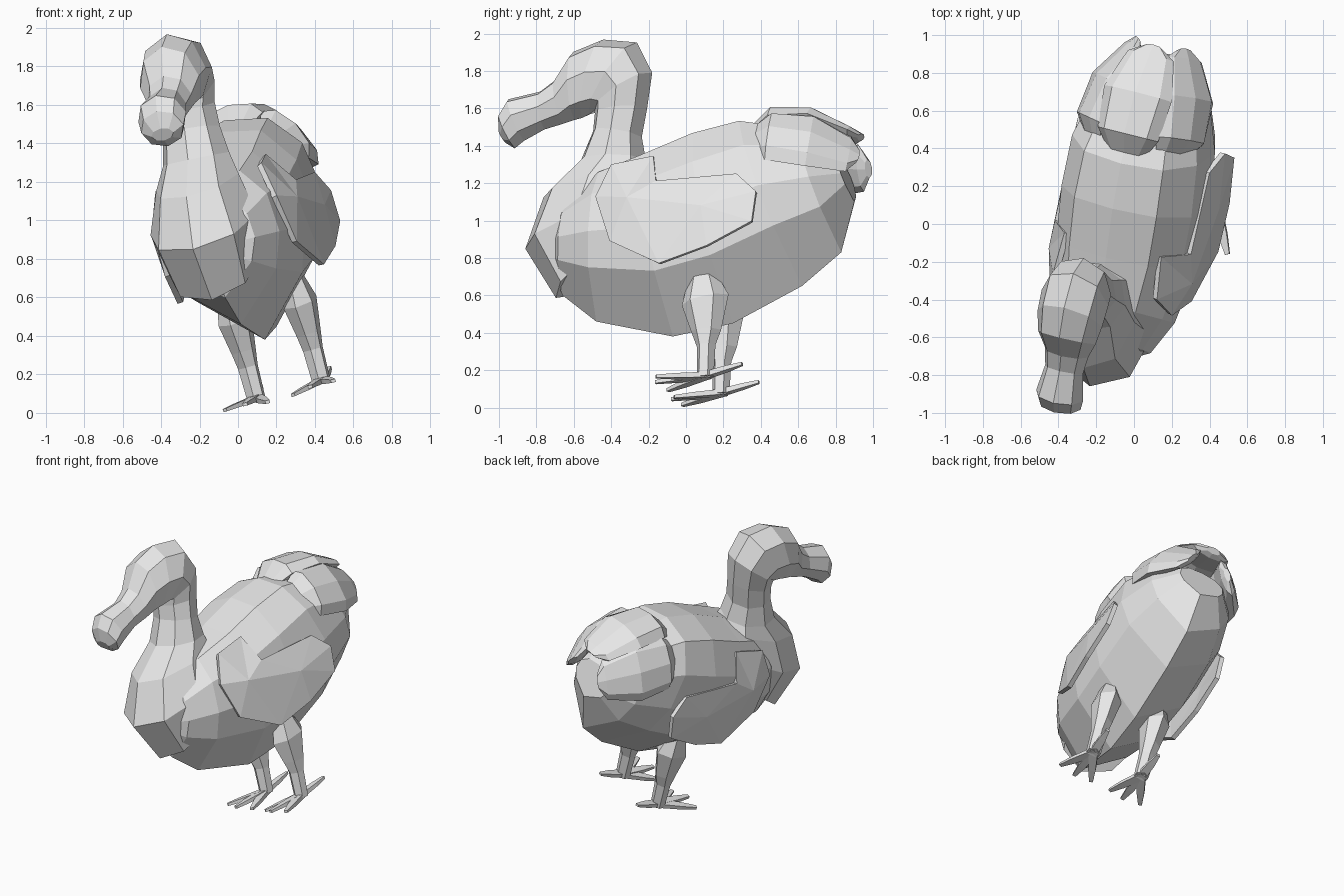
import bpy
import bmesh
from math import sin, cos, pi, radians
from mathutils import Matrix, Vector

default_cube = bpy.data.objects.get("Cube")
if default_cube:
    bpy.data.objects.remove(default_cube, do_unlink=True)

plumage = bpy.data.materials.new("light_grey")
plumage.use_nodes = True
plumage.diffuse_color = (0.8, 0.8, 0.8, 1)
plumage.node_tree.nodes["Principled BSDF"].inputs["Base Color"].default_value = plumage.diffuse_color

# The bird is modelled upright and symmetric, then leaned and turned as a whole
POSE = Matrix(((0.939, 0.25, -0.27, 0.26),
               (-0.235, 1, 0, 0),
               (0.254, 0, 1, 0),
               (0, 0, 0, 1)))


def finish(name, bm, local=Matrix()):
    """Pose a part, fix its normals and link it as a flat-shaded object."""
    bm.transform(POSE @ local)
    bmesh.ops.recalc_face_normals(bm, faces=bm.faces[:])
    mesh = bpy.data.meshes.new(name)
    bm.to_mesh(mesh)
    bm.free()
    mesh.materials.append(plumage)
    obj = bpy.data.objects.new(name, mesh)
    bpy.context.collection.objects.link(obj)
    return obj


def ellipse(sides):
    """Unit cross-section as (across, along) pairs."""
    return [(sin(2 * pi * k / sides), cos(2 * pi * k / sides)) for k in range(sides)]


def loft(name, rings, section, local=Matrix()):
    """Skin rings, each given by two opposite midline points and a half width."""
    bm = bmesh.new()
    sides = len(section)
    loops = []
    for ay, az, by, bz, width in rings:
        first, second = Vector((0, ay, az)), Vector((0, by, bz))
        centre, half = (first + second) / 2, (first - second) / 2
        loops.append([bm.verts.new(centre + half * along + Vector((width * across, 0, 0)))
                      for across, along in section])
    for low, high in zip(loops, loops[1:]):
        for k in range(sides):
            n = (k + 1) % sides
            bm.faces.new((low[k], low[n], high[n], high[k]))
    bm.faces.new(loops[0])
    bm.faces.new(loops[-1])
    return finish(name, bm, local)


# Plump body, breast to rump: rounded back and a keeled belly
flank = [(0.6, 0.9), (0.95, 0.53), (1, 0.02), (0.8, -0.43)]
body_section = [(0, 1), *flank, (0, -1), *[(-a, b) for a, b in reversed(flank)]]
loft("body", [
    (-0.70, 0.95, -0.72, 0.75, 0.08),
    (-0.60, 1.10, -0.66, 0.60, 0.23),
    (-0.42, 1.25, -0.48, 0.46, 0.32),
    (-0.18, 1.35, -0.07, 0.38, 0.37),
    (0.08, 1.46, 0.25, 0.45, 0.385),
    (0.32, 1.52, 0.62, 0.65, 0.37),
    (0.62, 1.48, 0.83, 0.83, 0.29),
    (0.83, 1.32, 0.90, 1.10, 0.16),
], body_section)

# Breast bib, neck, head and hooked beak in one skin, held a little straighter
pivot = Matrix.Translation((0, 0, 1.75))
lean = pivot @ Matrix.Rotation(radians(3), 4, 'Y') @ pivot.inverted()
loft("neck_head_and_beak", [
    (-0.71, 0.60, -0.25, 0.95, 0.25),
    (-0.87, 0.86, -0.20, 1.12, 0.29),
    (-0.77, 1.13, -0.18, 1.28, 0.225),
    (-0.57, 1.32, -0.22, 1.33, 0.18),
    (-0.50, 1.48, -0.24, 1.45, 0.155),
    (-0.49, 1.57, -0.21, 1.60, 0.15),
    (-0.49, 1.59, -0.18, 1.79, 0.17),
    (-0.52, 1.57, -0.26, 1.95, 0.185),
    (-0.56, 1.55, -0.44, 1.965, 0.18),
    (-0.60, 1.54, -0.60, 1.90, 0.16),
    (-0.66, 1.52, -0.70, 1.75, 0.12),
    (-0.76, 1.49, -0.78, 1.69, 0.105),
    (-0.87, 1.43, -0.95, 1.65, 0.13),
    (-0.92, 1.39, -1.00, 1.57, 0.115),
    (-0.97, 1.42, -1.00, 1.48, 0.06),
], ellipse(8), lean)

# Three tail plumes: the outer two are copies rolled outward
PLUME = [
    (0.33, 1.47, 0.35, 1.41, 0.08),
    (0.48, 1.60, 0.47, 1.44, 0.17),
    (0.70, 1.59, 0.68, 1.46, 0.19),
    (0.90, 1.49, 0.88, 1.42, 0.13),
    (0.95, 1.46, 0.92, 1.43, 0.05),
]
loft("middle_tail_plume", PLUME, ellipse(8))
to_origin = Matrix.Translation((0, -0.65, -1.5))

for side, label in ((1, "left"), (-1, "right")):
    flip = Matrix.Scale(side, 4, (1, 0, 0))

    tilt = Matrix.Rotation(radians(58), 4, 'Y') @ Matrix.Rotation(radians(-8), 4, 'X')
    place = Matrix.Translation((0.21, 0.67, 1.36))
    loft(label + "_tail_plume", PLUME, ellipse(8), flip @ place @ tilt @ to_origin)

    # Wing: domed shield, thickened on both sides
    bm = bmesh.new()
    rim = [bm.verts.new(p) for p in (
        (0.33, -0.40, 1.04), (0.28, -0.33, 1.22), (0.26, -0.11, 1.27),
        (0.37, -0.07, 1.11), (0.37, 0.36, 1.15), (0.40, 0.47, 1.05),
        (0.41, 0.45, 0.89), (0.41, 0.21, 0.76), (0.39, -0.05, 0.67),
        (0.35, -0.32, 0.80))]
    crown = [bm.verts.new(p) for p in ((0.39, -0.22, 1.02), (0.42, 0.18, 0.97))]
    for k, vert in enumerate(rim):
        after = rim[(k + 1) % len(rim)]
        near = [min(crown, key=lambda c: (c.co - v.co).length) for v in (vert, after)]
        bm.faces.new((vert, after, near[1]))
        if near[0] != near[1]:
            bm.faces.new((vert, near[1], near[0]))
    wing = finish(label + "_wing", bm, flip)
    thickness = wing.modifiers.new("thickness", 'SOLIDIFY')
    thickness.thickness = 0.03
    thickness.offset = 0

    # Leg: feathered thigh into a bare shank
    hip = flip @ Matrix.Translation((0.18, 0, 0))
    loft(label + "_leg", [
        (0.07, 0.70, 0.20, 0.68, 0.05),
        (0.02, 0.50, 0.27, 0.56, 0.09),
        (0.07, 0.36, 0.23, 0.37, 0.065),
        (0.10, 0.28, 0.20, 0.29, 0.055),
        (0.10, 0.11, 0.19, 0.12, 0.05),
    ], ellipse(6), hip)

    # Toes: thin tapering blades, three forward and one back
    ankle = Vector((0.18, 0.145, 0.125))
    tips = {"inner": (0.07, -0.08, 0.075), "middle": (0.18, -0.12, 0.09),
            "outer": (0.30, -0.09, 0.09), "back": (0.19, 0.345, 0.185)}
    for toe, tip in tips.items():
        reach = Vector(tip) - ankle
        across = reach.cross(Vector((0, 0, 1))).normalized()
        bm = bmesh.new()
        for along, width, height in ((-0.08, 0.03, 0.015), (0.6, 0.024, 0.012), (1, 0.012, 0.008)):
            for s, t in ((-1, -1), (1, -1), (1, 1), (-1, 1)):
                bm.verts.new(ankle + reach * along + across * s * width + Vector((0, 0, t * height)))
        bmesh.ops.convex_hull(bm, input=bm.verts[:])
        finish(label + "_" + toe + "_toe", bm, flip)
